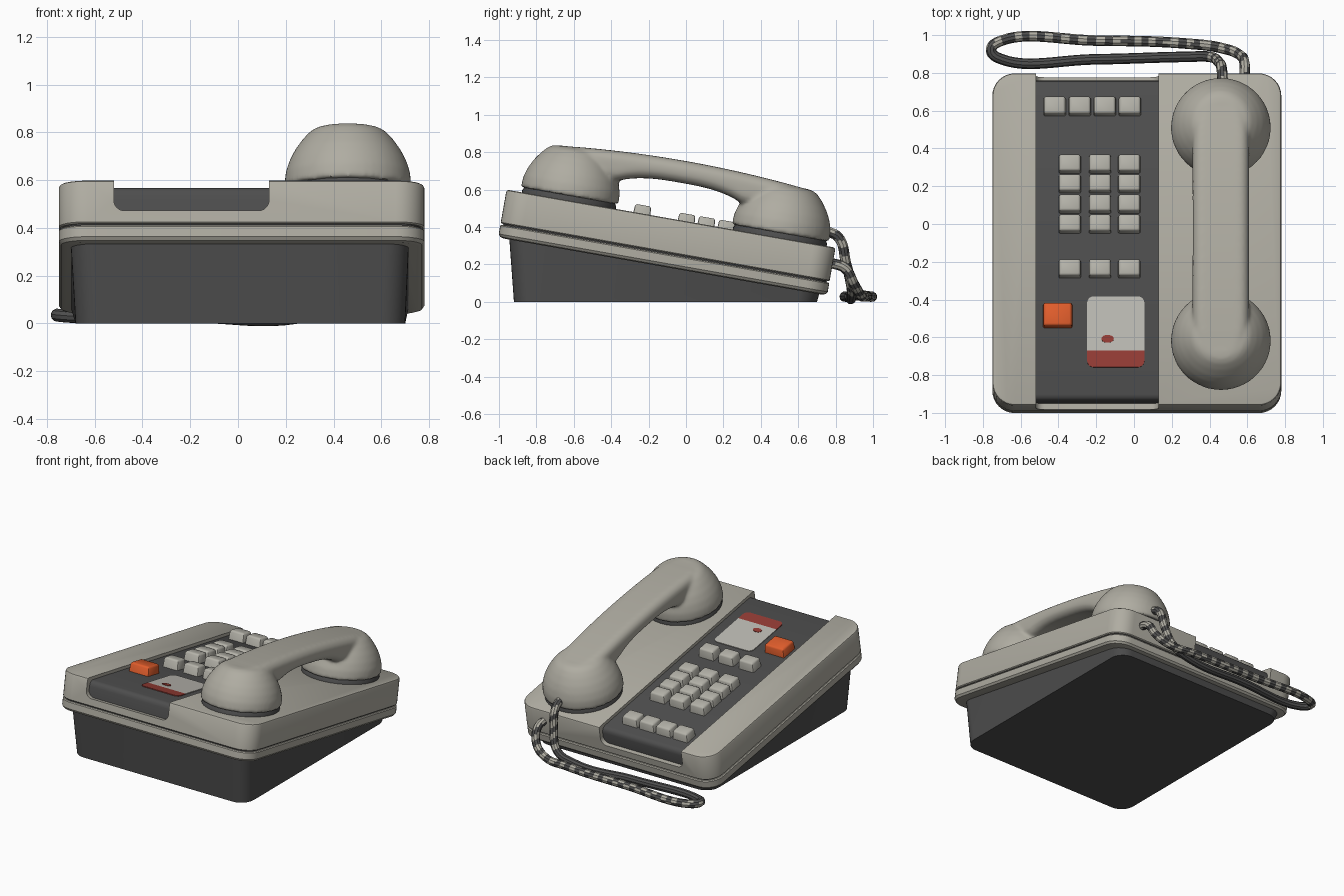
import bpy, bmesh, math
from mathutils import Matrix, Vector

if "Cube" in bpy.data.objects:
    bpy.data.objects.remove(bpy.data.objects["Cube"])

# Sloped frame: x, v along the slope, w normal to the top face
TILT = math.radians(10)
M = Matrix.Translation((0, -0.08, 0.445)) @ Matrix.Rotation(-TILT, 4, 'X')


def mat(name, r, g, b):
    m = bpy.data.materials.new(name)
    m.diffuse_color = (r, g, b, 1)
    m.use_nodes = True
    m.node_tree.nodes["Principled BSDF"].inputs["Base Color"].default_value = m.diffuse_color
    return m


SHELL = mat("warm_grey", 0.43, 0.415, 0.36)
DARK = mat("charcoal", 0.075, 0.075, 0.075)
KEY = mat("key_grey", 0.46, 0.45, 0.40)
ORANGE = mat("orange", 0.75, 0.11, 0.025)
CARD = mat("card_grey", 0.50, 0.49, 0.45)
RED = mat("dull_red", 0.30, 0.045, 0.035)


def vy(y):
    return (y + 0.08) / math.cos(TILT)


def rr(a0, a1, b0, b1, r, n=6):
    """Rounded rectangle outline as 2D points."""
    pts = []
    for k, (a, b) in enumerate([(a1 - r, b1 - r), (a0 + r, b1 - r), (a0 + r, b0 + r), (a1 - r, b0 + r)]):
        for i in range(n + 1):
            t = math.pi / 2 * (k + i / n)
            pts.append((a + r * math.cos(t), b + r * math.sin(t)))
    return pts


def flat(pts, w):
    return [(a, b, w) for a, b in pts]


def across(pts, v):
    return [(a, v, b) for a, b in pts]


def circle(cx, cv, r, w, n=48):
    return [(cx + r * math.cos(2 * math.pi * i / n), cv + r * math.sin(2 * math.pi * i / n), w) for i in range(n)]


def loft(name, parts, material, xf=M):
    """Closed skins through lists of equal-length rings."""
    bm = bmesh.new()
    for rings in parts:
        vs = [[bm.verts.new(xf @ Vector(p)) for p in ring] for ring in rings]
        n = len(vs[0])
        for lo, hi in zip(vs, vs[1:]):
            for i in range(n):
                bm.faces.new((lo[i], lo[(i + 1) % n], hi[(i + 1) % n], hi[i]))
        bm.faces.new(vs[0][::-1])
        bm.faces.new(vs[-1])
    bmesh.ops.remove_doubles(bm, verts=bm.verts, dist=1e-5)
    bmesh.ops.recalc_face_normals(bm, faces=bm.faces)
    me = bpy.data.meshes.new(name)
    bm.to_mesh(me)
    bm.free()
    me.materials.append(material)
    ob = bpy.data.objects.new(name, me)
    bpy.context.collection.objects.link(ob)
    return ob


def bake(ob):
    dg = bpy.context.evaluated_depsgraph_get()
    me = bpy.data.meshes.new_from_object(ob.evaluated_get(dg))
    ob.modifiers.clear()
    ob.data = me


X0, X1, V = -0.75, 0.78, 0.893


def outline(d):
    return rr(X0 + d, X1 - d, -V + d, V - d, 0.12 - d, 8)


# Upper shell with a channel cut for the key panel
shell = loft("upper_shell", [[flat(outline(d), w) for d, w in
             [(0.006, -0.183), (0, -0.177), (0, -0.012), (0.004, -0.004), (0.012, 0)]]], SHELL)
slot = rr(-0.52, 0.13, -0.13, 0.2, 0.045)
cutter = loft("slot_cutter", [[across(slot, -1.2), across(slot, 1.2)]], SHELL)
cutter.hide_render = True
mod = shell.modifiers.new("slot", 'BOOLEAN')
mod.operation, mod.solver, mod.object = 'DIFFERENCE', 'EXACT', cutter
bake(shell)
bpy.data.objects.remove(cutter)

# Seam and lower tray
loft("seam", [[flat(outline(0.015), -0.20), flat(outline(0.015), -0.17)]], DARK)
loft("lower_tray", [[flat(outline(d), w) for d, w in
     [(0.03, -0.26), (0.01, -0.254), (0, -0.24), (0, -0.196), (0.006, -0.190)]]], SHELL)

# Wedge base standing on the ground
top = [(x, y, 0.191 - (y + 0.08) * math.tan(TILT)) for x, y in rr(-0.70, 0.715, -0.945, 0.715, 0.1, 8)]
loft("wedge_base", [[flat(rr(-0.68, 0.70, -0.92, 0.70, 0.1, 8), 0), top]], DARK, Matrix.Identity(4))

# Key panel rolling over the front and back edges
PW = -0.022
ends = [(-0.862, -0.06), (-0.858, -0.042), (-0.848, -0.029), (-0.83, PW)]
ends += [(-v, w) for v, w in reversed(ends)]
loft("key_panel", [[across([(-0.52, -0.135), (0.13, -0.135), (0.13, w), (-0.52, w)], v) for v, w in ends]], DARK)


# Keys
def key(x, y, hx, hy, h=0.04):
    v = vy(y) - 0.006
    return [flat(rr(x - hx - d, x + hx + d, v - hy - d, v + hy + d, 0.008, 2), w)
            for d, w in [(0.008, PW - 0.01), (0.004, h - 0.012), (0, h - 0.004), (-0.006, h)]]


COLS = (-0.34, -0.18, -0.025)
loft("number_keys", [key(x, y, 0.052, 0.040) for x in COLS for y in (0.325, 0.22, 0.113, 0.007)], KEY)
loft("function_keys", [key(x, -0.23, 0.052, 0.040, 0.045) for x in COLS], KEY)
loft("memory_keys", [key(x, 0.63, 0.052, 0.042) for x in (-0.42, -0.287, -0.155, -0.022)], KEY)
loft("orange_key", [key(-0.404, -0.477, 0.07, 0.058)], ORANGE)

# Card with red band and dot
card = rr(-0.248, 0.055, vy(-0.755), vy(-0.38), 0.035)
band = vy(-0.668)
for name, pick, m in (("card", max, CARD), ("card_band", min, RED)):
    pts = [(x, pick(v, band)) for x, v in card]
    loft(name, [[flat(pts, PW - 0.001), flat(pts, PW + 0.005)]], m)
dot = [(-0.14 + (x * 0.033), vy(-0.605) + v * 0.021) for x, v, _ in circle(0, 0, 1, 0, 20)]
loft("card_dot", [[flat(dot, PW), flat(dot, PW + 0.008)]], RED)

# Handset: two domed cups and an arched grip, fused
HX = 0.46
CUPS = (-0.555, 0.59)
DOME = [(0.262, 0.026), (0.265, 0.04), (0.261, 0.09), (0.245, 0.14), (0.222, 0.185),
        (0.19, 0.23), (0.16, 0.262), (0.135, 0.277), (0.10, 0.283)]
parts = [[circle(HX, c, r, w) for r, w in DOME] for c in CUPS]
grip = []
for i in range(25):
    s = -1 + i / 12
    hx = 0.15 - 0.03 * max(0, abs(s) - 0.8) / 0.2
    bot = 0.198 - 0.05 * min(1, abs(s) / 0.5) ** 3 - 0.06 * max(0, abs(s) - 0.5)
    grip.append(across(rr(HX - hx, HX + hx, bot, 0.317 - 0.037 * s * s, 0.056, 5), 0.017 + 0.68 * s))
handset = loft("handset", parts + [grip], SHELL)
mod = handset.modifiers.new("fuse", 'REMESH')
mod.mode, mod.voxel_size = 'VOXEL', 0.011
mod = handset.modifiers.new("soften", 'SMOOTH')
mod.factor, mod.iterations = 0.5, 8
bake(handset)
handset.data.materials.clear()
handset.data.materials.append(SHELL)

# Dark seats under the cups
loft("cup_seats", [[circle(HX, c, r, w) for r, w in [(0.255, -0.01), (0.255, 0.012), (0.24, 0.04)]] for c in CUPS], DARK)

# Cord: from the handset, along the ground, back to the shell
path = [(0.47, 0.75, 0.38), (0.465, 0.815, 0.345), (0.45, 0.855, 0.21), (0.40, 0.885, 0.08), (0.28, 0.885, 0.032),
        (-0.2, 0.872, 0.03), (-0.70, 0.872, 0.03), (-0.756, 0.922, 0.035), (-0.70, 0.971, 0.03), (-0.2, 0.971, 0.03),
        (0.28, 0.955, 0.032), (0.47, 0.93, 0.04), (0.56, 0.895, 0.10), (0.585, 0.85, 0.18), (0.585, 0.77, 0.21)]
cu = bpy.data.curves.new("cord_path", 'CURVE')
cu.dimensions, cu.bevel_depth, cu.bevel_resolution, cu.resolution_u = '3D', 0.028, 3, 12
cu.use_fill_caps = True
sp = cu.splines.new('BEZIER')
sp.bezier_points.add(len(path) - 1)
for bp, p in zip(sp.bezier_points, path):
    bp.co = p
    bp.handle_left_type = bp.handle_right_type = 'AUTO'
tmp = bpy.data.objects.new("cord_path", cu)
bpy.context.collection.objects.link(tmp)
me = bpy.data.meshes.new_from_object(tmp.evaluated_get(bpy.context.evaluated_depsgraph_get()))
bpy.data.objects.remove(tmp)
me.materials.clear()
me.materials.append(DARK)
me.materials.append(SHELL)
for f in me.polygons:  # speckled light and dark bands, plain dark on the inner run
    c = f.center
    inner = c.y < 0.92 and c.x < 0.38
    f.material_index = 0 if inner else math.floor((c.x + c.z) * 22) % 2
cord = bpy.data.objects.new("cord", me)
bpy.context.collection.objects.link(cord)

# Smooth shading with sharp edges kept
for ob in bpy.context.scene.objects:
    ob.select_set(True)
bpy.context.view_layer.objects.active = handset
bpy.ops.object.shade_smooth_by_angle(angle=math.radians(35))
